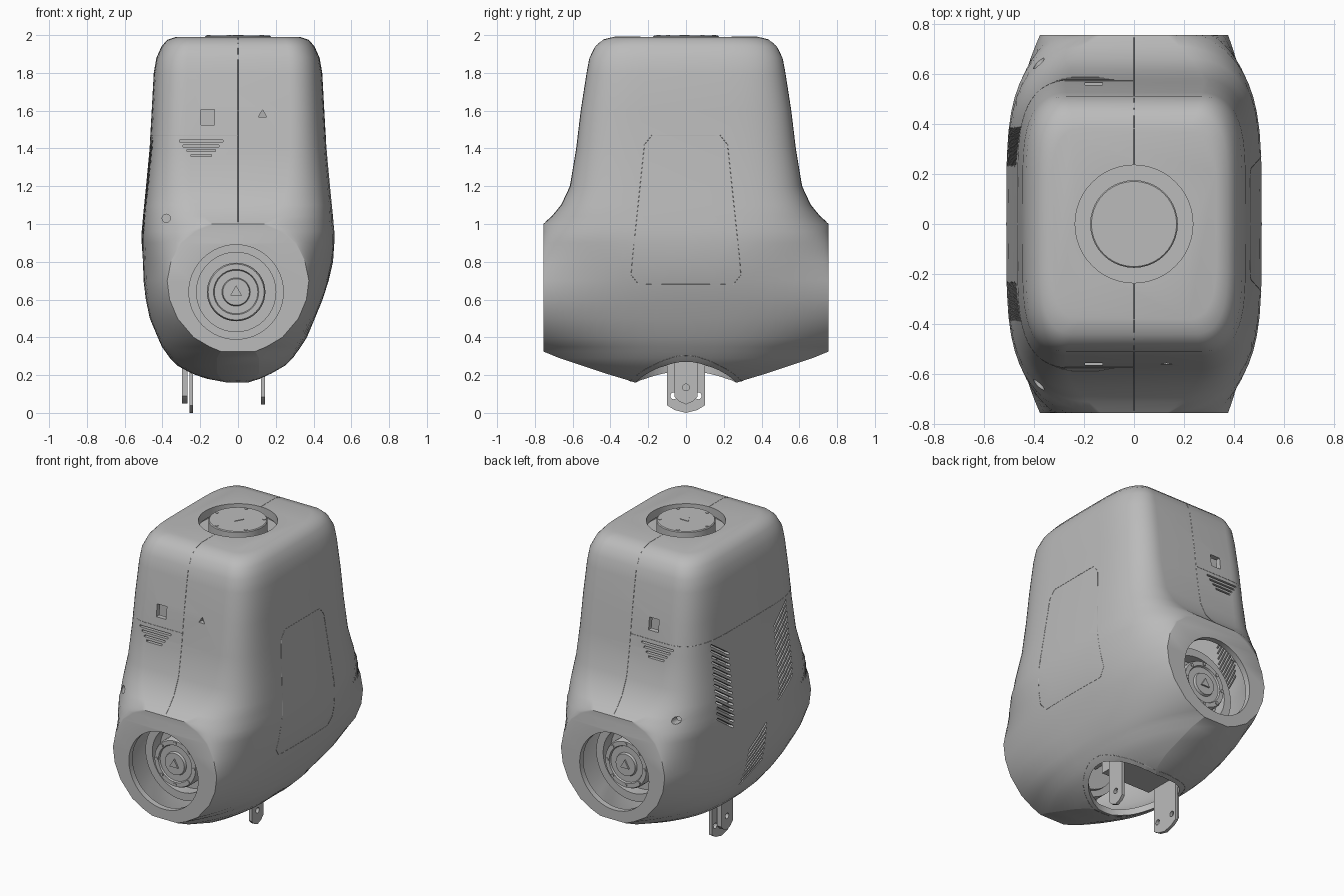
import bpy, bmesh, math
from math import sin, cos, pi, radians
from mathutils import Vector, Matrix
from mathutils.bvhtree import BVHTree

default = bpy.data.objects.get("Cube")
if default:
    bpy.data.objects.remove(default)

grey = bpy.data.materials.new("shell grey")
grey.use_nodes = True
tone = (0.5, 0.5, 0.5, 1)
grey.diffuse_color = tone
grey.node_tree.nodes["Principled BSDF"].inputs["Base Color"].default_value = tone


def finish(name, bm, smooth=True):
    bmesh.ops.recalc_face_normals(bm, faces=bm.faces)
    mesh = bpy.data.meshes.new(name)
    bm.to_mesh(mesh)
    bm.free()
    obj = bpy.data.objects.new(name, mesh)
    bpy.context.collection.objects.link(obj)
    mesh.materials.append(grey)
    if smooth:
        shade(obj)
    return obj


def select(obj):
    bpy.ops.object.select_all(action='DESELECT')
    obj.select_set(True)
    bpy.context.view_layer.objects.active = obj


def shade(obj):
    select(obj)
    bpy.ops.object.shade_smooth_by_angle(angle=radians(32))


def box(bm, centre, size, tilt=0):
    m = Matrix.Translation(centre) @ Matrix.Rotation(tilt, 4, 'X') @ Matrix.Diagonal((*size, 1))
    bmesh.ops.create_cube(bm, size=1, matrix=m)


def rod(bm, centre, axis, radius, length, sides=32):
    turn = Vector(axis).to_track_quat('Z', 'Y').to_matrix().to_4x4()
    bmesh.ops.create_cone(bm, cap_ends=True, segments=sides, radius1=radius, radius2=radius,
                          depth=length, matrix=Matrix.Translation(centre) @ turn)


def lathe(name, profile, centre, axis, sides=40):
    """Turn (radius, height) points round an axis through centre."""
    bm = bmesh.new()
    verts = [bm.verts.new((r, 0, h)) for r, h in profile]
    edges = [bm.edges.new(pair) for pair in zip(verts, verts[1:])]
    bmesh.ops.spin(bm, geom=verts + edges, axis=(0, 0, 1), cent=(0, 0, 0),
                   angle=2 * pi, steps=sides)
    bmesh.ops.remove_doubles(bm, verts=bm.verts, dist=0.0005)
    turn = Vector(axis).to_track_quat('Z', 'Y').to_matrix().to_4x4()
    bm.transform(Matrix.Translation(centre) @ turn)
    return finish(name, bm)


def cut(obj, bm, name):
    cutter = finish(name, bm, False)
    cutter.hide_render = True
    mod = obj.modifiers.new("cut", 'BOOLEAN')
    mod.object, mod.solver = cutter, 'EXACT'
    select(obj)
    bpy.ops.object.modifier_apply(modifier=mod.name)
    bpy.data.objects.remove(cutter)


# Body sections: height, half width, half depth, half width of flat end, sideways shift
SECTIONS = [
    (.16, .1, .27, .05, -.03), (.18, .165, .33, .09, -.03), (.21, .22, .43, .11, -.03),
    (.25, .285, .55, .11, -.035), (.29, .325, .67, .11, -.035), (.325, .35, .755, .09, -.035),
    (.35, .368, .755, .15, -.035), (.4, .395, .755, .235, -.03), (.5, .437, .755, .32, -.03),
    (.6, .468, .755, .362, -.02), (.7, .49, .755, .375, -.01), (.8, .503, .755, .355, 0),
    (.9, .51, .755, .3, 0), (.96, .51, .755, .225, 0), (1, .506, .755, .13, 0),
    (1.04, .503, .71, .18, 0), (1.1, .497, .66, .23, 0), (1.2, .487, .613, .26, 0),
    (1.4, .468, .58, .275, 0), (1.6, .457, .556, .275, 0), (1.8, .446, .525, .27, 0),
    (1.88, .432, .51, .27, 0), (1.94, .405, .48, .26, 0), (1.975, .375, .44, .25, 0),
    (1.99, .33, .38, .22, 0)]


def body_mesh():
    """Loft from barrel sections up to rounded box sections."""
    bm, rows, n = bmesh.new(), [], 14
    for z, w, d, e, shift in SECTIONS:
        k = min(max((z - .75) / .35, 0), 1)
        k = k * k * (3 - 2 * k)
        a, b = 1 + k, 2.7 + 2.3 * k
        quarter = []
        for i in range(n + 1):
            t = pi / 2 * i / n
            u = max(cos(t), 0) ** (2 / a)
            quarter.append((e + (w - e) * u, d * sin(t) ** (2 / b), shift * u))
        ring = [(x + s, y) for x, y, s in quarter]
        ring += [(s - x, y) for x, y, s in reversed(quarter)]
        ring += [(s - x, -y) for x, y, s in quarter[1:]]
        ring += [(x + s, -y) for x, y, s in reversed(quarter[1:])]
        rows.append([bm.verts.new((x, y, z)) for x, y in ring])
    for low, high in zip(rows, rows[1:]):
        for i in range(len(low)):
            j = (i + 1) % len(low)
            bm.faces.new((low[i], low[j], high[j], high[i]))
    bm.faces.new(rows[0])
    bm.faces.new(rows[-1])
    return bm


# Outer shell, hollowed
solid = body_mesh()
surface = BVHTree.FromBMesh(solid)
shell = finish("body_shell", solid, False)
hollow = body_mesh()
middle = Vector((0, 0, .9))
hollow.transform(Matrix.Translation(middle) @ Matrix.Diagonal((.93, .95, .95, 1))
                 @ Matrix.Translation(-middle))
cut(shell, hollow, "hollow_cutter")

# Round openings at the ends, top and bottom
holes = bmesh.new()
rod(holes, (0, 0, .2), (0, 0, 1), .27, .5, 48)
rod(holes, (0, 0, 2), (0, 0, 1), .235, .2, 48)
for s in (-1, 1):
    rod(holes, (-.01, s * .75, .64), (0, 1, 0), .25, .2, 48)
cut(shell, holes, "opening_cutter")

# Vent slots, windows and pin holes on front and back; grilles on the right side
vents = bmesh.new()
for s in (-1, 1):
    for i in range(4):
        box(vents, (-.195, s * .57, 1.44 - .026 * i), (.23 - .04 * i, .13, .011))
    box(vents, (-.16, s * .57, 1.565), (.07, .13, .08))
    rod(vents, (-.38, s * .63, 1.03), (0, 1, 0), .022, .2, 12)
    for i in range(14):
        box(vents, (-.48, s * .31, .92 + .036 * i), (.2, .19, .013), s * radians(35))
for i in range(8):
    box(vents, (-.47, -.03, .46 + .034 * i), (.2, .21, .013), radians(-35))
rod(vents, (.13, -.57, 1.58), (0, 1, 0), .025, .13, 3)
cut(shell, vents, "vent_cutter")
shade(shell)

# Plates behind the windows and vents, plugs behind the pin holes
for s, side in ((-1, "front"), (1, "back")):
    bm = bmesh.new()
    box(bm, (-.19, s * .49, 1.48), (.27, .01, .3))
    rod(bm, (-.38, s * .5, 1.03), (0, 1, 0), .03, .06, 12)
    finish("vent_backing_" + side, bm)


# Panel seams laid on the surface
def seam(name, rays, closed=False):
    hits = [surface.ray_cast(Vector(o), Vector(d).normalized())[0] for o, d in rays]
    hits = [h for h in hits if h]
    curve = bpy.data.curves.new(name, 'CURVE')
    curve.dimensions, curve.bevel_depth, curve.bevel_resolution = '3D', .0015, 0
    line = curve.splines.new('POLY')
    line.points.add(len(hits) - 1)
    for point, hit in zip(line.points, hits):
        point.co = (*hit, 1)
    line.use_cyclic_u = closed
    curve.materials.append(grey)
    obj = bpy.data.objects.new(name, curve)
    bpy.context.collection.objects.link(obj)


def spread(start, end, count):
    return [start + (end - start) * i / count for i in range(count + 1)]


for s, side in ((-1, "front"), (1, "back")):
    rays = [((0, s * 2, z), (0, -s, 0)) for z in spread(1.01, 1.93, 30)]
    rays += [((0, s * y, 3), (0, 0, -1)) for y in spread(.46, .24, 8)]
    seam("centre_seam_" + side, rays)
seam("waist_seam", [((-2 * sin(a), -2 * cos(a), 1.47), (sin(a), cos(a), 0))
                    for a in spread(0, pi, 80)])
corners = [(-.25, .68), (.25, .68), (.29, .73), (.285, .8), (.22, 1.42), (.18, 1.47),
           (-.18, 1.47), (-.22, 1.42), (-.285, .8), (-.29, .73)]
outline = []
for p, q in zip(corners, corners[1:] + corners[:1]):
    outline += [Vector(p).lerp(Vector(q), i / 8) for i in range(8)]
seam("side_panel_seam", [((2, y, z), (-1, 0, 0)) for y, z in outline], True)
seam("bottom_seam", [((.3 * cos(a), .3 * sin(a), -1), (0, 0, 1))
                     for a in spread(0, 2 * pi, 64)[:-1]], True)

# Neck socket and disc
lathe("neck_socket", [(0, -.1), (.25, -.1), (.25, -.08), (0, -.08)], (0, 0, 2), (0, 0, 1))
lathe("neck_disc", [(0, -.08), (.175, -.08), (.175, -.008), (.17, -.003), (0, -.003)],
      (0, 0, 2), (0, 0, 1))
bm = bmesh.new()
rod(bm, (0, 0, 1.997), (0, 0, 1), .035, .006, 3)
for i in range(5):
    a = 2 * pi * i / 5 + .6
    rod(bm, (.155 * cos(a), .155 * sin(a), 1.997), (0, 0, 1), .01, .006, 6)
finish("neck_marks", bm)

# Hip joints at both ends: collar, back wall, rotor and bolts
for s, side in ((-1, "front"), (1, "back")):
    centre, axis = (-.01, 0, .64), (0, s, 0)
    lathe("joint_collar_" + side, [(.21, .48), (.26, .48), (.26, .57), (.21, .57), (.21, .48)],
          centre, axis)
    lathe("joint_wall_" + side, [(0, .46), (.22, .46), (.22, .49), (0, .49)], centre, axis)
    lathe("joint_rotor_" + side, [(.155, .48), (.155, .62), (.148, .635), (.12, .635),
                                  (.115, .625), (.075, .625), (.07, .64), (0, .64)],
          centre, axis)
    bm = bmesh.new()
    for i in range(8):
        a = 2 * pi * i / 8
        rod(bm, (.134 * cos(a) - .01, s * .635, .64 + .134 * sin(a)), axis, .011, .012, 6)
    rod(bm, (-.01, s * .643, .64), axis, .035, .014, 3)
    finish("joint_bolts_" + side, bm)

# Inner frame above the bottom opening
bm = bmesh.new()
box(bm, (-.06, 0, .47), (.36, .3, .28))
box(bm, (-.01, 0, .64), (.16, .94, .14))
finish("inner_frame", bm)


# Hanging brackets with rounded tips and pin holes
def bracket(name, x, thick, half, low, pins):
    bm = bmesh.new()
    profile = [(-half, .46), (-half, low + .04), (-half * .6, low + .015), (0, low),
               (half * .6, low + .015), (half, low + .04), (half, .46)]
    face = bm.faces.new([bm.verts.new((x - thick / 2, y, z)) for y, z in profile])
    new = bmesh.ops.extrude_face_region(bm, geom=[face])["geom"]
    bmesh.ops.translate(bm, vec=(thick, 0, 0),
                        verts=[v for v in new if isinstance(v, bmesh.types.BMVert)])
    obj = finish(name, bm, False)
    bm = bmesh.new()
    for y in pins:
        rod(bm, (x, y, low + .09), (1, 0, 0), .018, .1, 12)
    cut(obj, bm, name + "_cutter")
    shade(obj)


bracket("right_bracket", -.247, .02, .1, 0, (-.065, .065))
bracket("right_bracket_outer", -.282, .03, .06, .05, (0,))
bracket("left_bracket", .132, .02, .06, .045, (0,))
